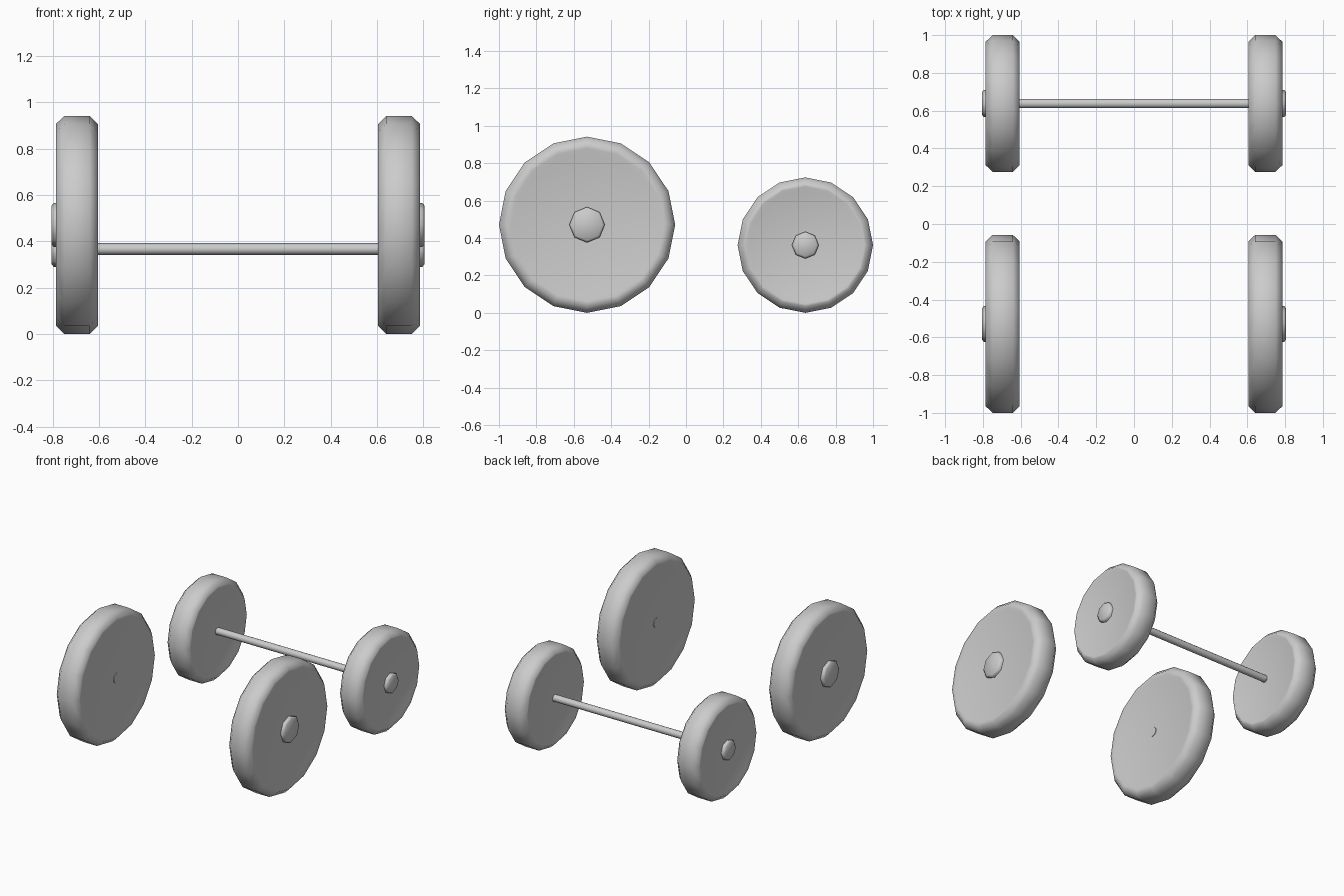
import bpy, bmesh
from math import sin, cos, pi

if "Cube" in bpy.data.objects:
    bpy.data.objects.remove(bpy.data.objects["Cube"])


def lathe(name, profile, sides, y, z, flip=1):
    """Revolve (x, radius) points about a sideways axis at y, z; both ends are capped."""
    bm = bmesh.new()
    rings = []
    for x, r in profile:
        rings.append([bm.verts.new((flip * x, r * sin(2 * pi * i / sides), r * cos(2 * pi * i / sides)))
                      for i in range(sides)])
    for a, b in zip(rings, rings[1:]):
        for i in range(sides):
            j = (i + 1) % sides
            bm.faces.new((a[i], a[j], b[j], b[i]))
    bm.faces.new(rings[0])
    bm.faces.new(rings[-1])
    bmesh.ops.recalc_face_normals(bm, faces=bm.faces)
    mesh = bpy.data.meshes.new(name)
    bm.to_mesh(mesh)
    bm.free()
    ob = bpy.data.objects.new(name, mesh)
    bpy.context.collection.objects.link(ob)
    ob.location = (0, y, z)
    bpy.ops.object.select_all(action='DESELECT')
    ob.select_set(True)
    bpy.context.view_layer.objects.active = ob
    bpy.ops.object.shade_smooth_by_angle(angle=1.0)
    return ob


IN, OUT = 0.605, 0.785
# name, y, radius, hub radius, inner stub radius
WHEELS = [("front", -0.529, 0.471, 0.095, 0.034),
          ("rear", 0.638, 0.362, 0.072, 0.024)]

for end, y, r, hub, stub in WHEELS:
    for side, s in (("left", -1), ("right", 1)):
        # tyre with chamfered shoulders and shallow dished faces
        lathe(f"{end}_{side}_wheel",
              [(IN + 0.006, r * 0.82), (IN, r * 0.87), (IN, r - 0.035), (IN + 0.036, r),
               (OUT - 0.036, r), (OUT, r - 0.035), (OUT, r * 0.87), (OUT - 0.006, r * 0.82)],
              16, y, r, s)
        # hub cap
        lathe(f"{end}_{side}_hub",
              [(OUT - 0.02, hub), (0.795, hub), (0.805, hub - 0.012)], 8, y, r, s)
        # stub end showing on the inner face
        lathe(f"{end}_{side}_stub", [(IN + 0.002, stub), (OUT - 0.01, stub)], 12, y, r, s)

# rear axle
lathe("rear_axle", [(-0.62, 0.025), (0.62, 0.025)], 12, 0.638, 0.367)
